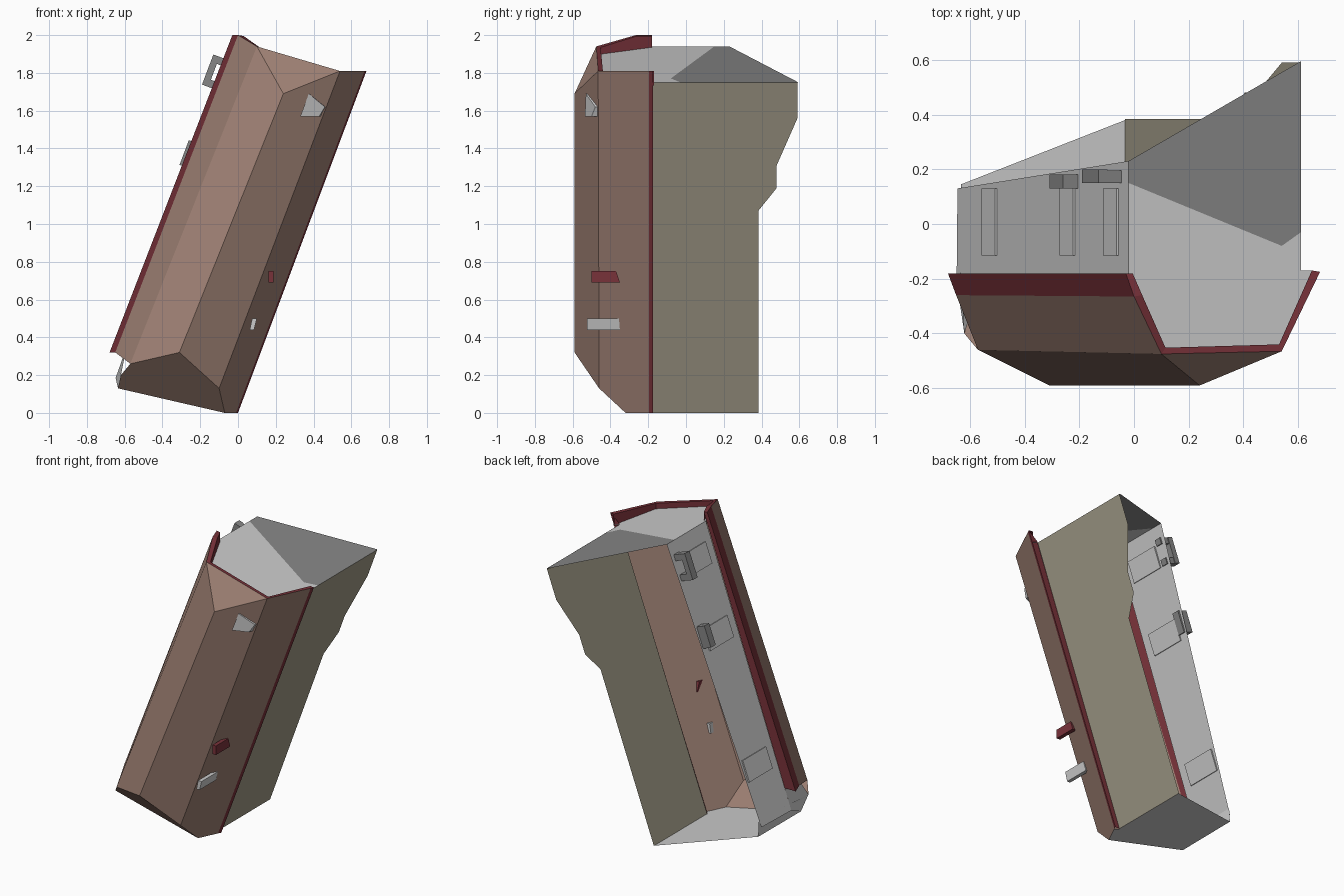
import bpy, bmesh
from mathutils import Vector, Matrix

if "Cube" in bpy.data.objects:
    bpy.data.objects.remove(bpy.data.objects["Cube"])

# ---- colours (linear) ----
def mat(name, c):
    m = bpy.data.materials.new(name)
    m.diffuse_color = (*c, 1)
    m.use_nodes = True
    m.node_tree.nodes["Principled BSDF"].inputs["Base Color"].default_value = m.diffuse_color
    return m

BROWN = mat("brown", (0.35, 0.222, 0.178))
TAN = mat("tan", (0.352, 0.323, 0.242))
MAROON = mat("maroon", (0.19, 0.032, 0.042))
LIGHT = mat("light grey", (0.60, 0.60, 0.60))
DARK = mat("dark grey", (0.24, 0.24, 0.24))

CENTRE = Vector((0, 0, 1))
C, S = 0.936, 0.352            # lean of the body


def P(u, v, y):
    """Point from leaning coordinates: u along the body, v across it."""
    return Vector((S * u + C * v, y, C * u - S * v))


def finish(name, bm, mats):
    me = bpy.data.meshes.new(name)
    bm.to_mesh(me)
    bm.free()
    for m in mats:
        me.materials.append(m)
    ob = bpy.data.objects.new(name, me)
    bpy.context.collection.objects.link(ob)
    return ob


def sheet(name, faces, flip=False):
    """Open sheet from (material, points) pairs, facing away from the centre."""
    bm = bmesh.new()
    mats = []
    for m, pts in faces:
        if m not in mats:
            mats.append(m)
        f = bm.faces.new([bm.verts.new(p) for p in pts])
        f.material_index = mats.index(m)
        f.normal_update()
        if (f.normal.dot(f.calc_center_median() - CENTRE) < 0) != flip:
            f.normal_flip()
    bmesh.ops.remove_doubles(bm, verts=bm.verts, dist=0.0005)
    return finish(name, bm, mats)


def leaning_box(name, m, us, vs, ys):
    """Box lined up with the leaning body; each argument is a (low, high) pair."""
    bm = bmesh.new()
    bmesh.ops.create_cube(bm, size=1)
    for w in bm.verts:
        w.co = P(us[w.co.x > 0], vs[w.co.y > 0], ys[w.co.z > 0])
    bmesh.ops.recalc_face_normals(bm, faces=bm.faces)
    return finish(name, bm, [m])


def wedge(name, m, base, top):
    """Closed solid between two matching outlines."""
    bm = bmesh.new()
    a = [bm.verts.new(p) for p in base]
    b = [bm.verts.new(p) for p in top]
    bm.faces.new(a)
    bm.faces.new(b)
    n = len(a)
    for i in range(n):
        j = (i + 1) % n
        bm.faces.new((a[i], a[j], b[j], b[i]))
    bmesh.ops.recalc_face_normals(bm, faces=bm.faces)
    return finish(name, bm, [m])


# ---- front shell: long folded edges, bottom and top ends ----
R0b, R0t = (0, -.175, 0), (.68, -.175, 1.81)
Rsb, Rst = (-.01, -.195, 0), (.67, -.195, 1.81)
R1b, R1t = (-.10, -.46, .13), (.54, -.465, 1.81)
Fb, Ft = (-.31, -.59, .32), (.24, -.59, 1.69)
L1b, L1t = (-.57, -.46, .26), (.10, -.475, 1.94)
Lsb, Lst = (-.65, -.26, .32), (0, -.265, 2.0)
L0b, L0t = (-.68, -.18, .32), (-.03, -.18, 2.0)
K1, K2, K3 = (-.07, -.32, 0), (-.635, -.30, .13), (-.62, -.40, .20)

sheet("front_shell", [
    (MAROON, [R0b, Rsb, Rst, R0t]),
    (BROWN, [Rsb, K1, R1b, R1t, Rst]),
    (BROWN, [R1b, Fb, Ft, R1t]),
    (BROWN, [Fb, L1b, L1t, Ft]),
    (BROWN, [L1b, Lsb, Lst, L1t]),
    (MAROON, [Lsb, L0b, L0t, Lst]),
    (BROWN, [R1t, Ft, L1t]),
    (BROWN, [R1b, Fb, L1b, K3, K2, K1]),
])

# ---- maroon flanges along the back edges of the shell ----
sheet("side_flanges", [
    (MAROON, [R0b, R0t, (.615, -.175, 1.76), (-.035, -.175, 0)]),
    (MAROON, [L0b, L0t, (-.005, -.18, 1.995), (-.60, -.18, .32)]),
])


def top_z(x):
    return 1.94 - .302 * (x + .02)


# ---- raised maroon rim around the top plate ----
outer = [R0t, R1t, L1t, Lst, L0t]
inner = [(.65, -.17, 1.81), (.53, -.44, 1.81), (.115, -.452, 1.935),
         (.03, -.26, 1.995), (-.005, -.18, 1.995)]
low = [(x, y, top_z(x) - .005) for x, y, z in inner]
sheet("top_rim", [(MAROON, [outer[i], outer[i + 1], inner[i + 1], inner[i]]) for i in range(4)])
sheet("top_rim_inside", [(MAROON, [inner[i], inner[i + 1], low[i + 1], low[i]]) for i in range(4)],
      flip=True)


# ---- top plate: light front, dark back corner ----
def on_top(*xy):
    return [(x, y, top_z(x)) for x, y in xy]


sheet("top_plate", [
    (LIGHT, on_top((-.02, .15), (-.02, -.18), (.03, -.26), (.115, -.452), (.53, -.44),
                   (.65, -.17), (.61, -.17), (.61, -.03), (.54, -.08))),
    (DARK, on_top((-.02, .15), (.54, -.08), (.61, -.03), (.61, .595), (-.02, .23))),
])

# ---- bottom plate and its left lip ----
sheet("bottom_plate", [
    (LIGHT, [(-.032, .38, 0), (-.032, -.18, 0), Rsb, K1, K2, (-.632, .145, .13)]),
    (LIGHT, [K2, (-.632, .145, .13), (-.63, .14, .225), (-.635, -.18, .225), K3]),
])

# ---- left panel ----
sheet("left_panel", [
    (LIGHT, [(-.02, -.18, 1.94), (-.02, .23, 1.94), (-.645, .13, .19), (-.648, -.18, .185)]),
    (LIGHT, [(-.648, -.18, .185), (-.60, -.18, .32), (-.60, -.34, .30), K3, K2]),
])

# ---- right panel with stepped back edge ----
rows = [(0, .383), (1.07, .383), (1.19, .48), (1.31, .48), (1.56, .59), (1.75, .59)]


def row(z, y):
    x = (-.03 - .015 * z / 1.75 + S * z) / C
    return (x, -.175, z), (x, y, z)


sheet("right_panel", [
    (TAN, [*row(*rows[i]), *reversed(row(*rows[i + 1]))]) for i in range(5)
])

# ---- raised pads on the left panel ----
for i, (u, v) in enumerate([(.31, -.677), (1.156, -.691), (1.63, -.699)]):
    leaning_box(f"pad_{i + 1}", LIGHT, (u - .07, u + .07), (v - .009, v + .009), (-.115, .13))

# ---- handle and block on the left panel ----
leaning_box("handle_bar", DARK, (1.56, 1.73), (-.79, -.755), (.15, .20))
for n, u in (("low", 1.56), ("high", 1.69)):
    leaning_box(f"handle_arm_{n}", DARK, (u, u + .04), (-.76, -.69), (.15, .195))
leaning_box("side_block", DARK, (1.12, 1.26), (-.752, -.68), (.13, .18))

# ---- small fittings on the right of the shell ----
wedge("upper_catch", LIGHT,
      [(.33, -.535, 1.57), (.43, -.50, 1.57), (.46, -.48, 1.62), (.375, -.53, 1.69)],
      [(.35, -.44, 1.57), (.45, -.42, 1.57), (.47, -.42, 1.62), (.40, -.44, 1.68)])
wedge("maroon_peg", MAROON,
      [(.162, -.50, .69), (.188, -.50, .69), (.188, -.50, .75), (.162, -.50, .75)],
      [(.162, -.35, .69), (.188, -.35, .69), (.188, -.37, .75), (.162, -.37, .75)])
wedge("grey_peg", LIGHT,
      [(.062, -.525, .44), (.085, -.525, .44), (.10, -.525, .50), (.075, -.525, .50)],
      [(.062, -.35, .44), (.085, -.35, .44), (.10, -.355, .50), (.075, -.355, .50)])
